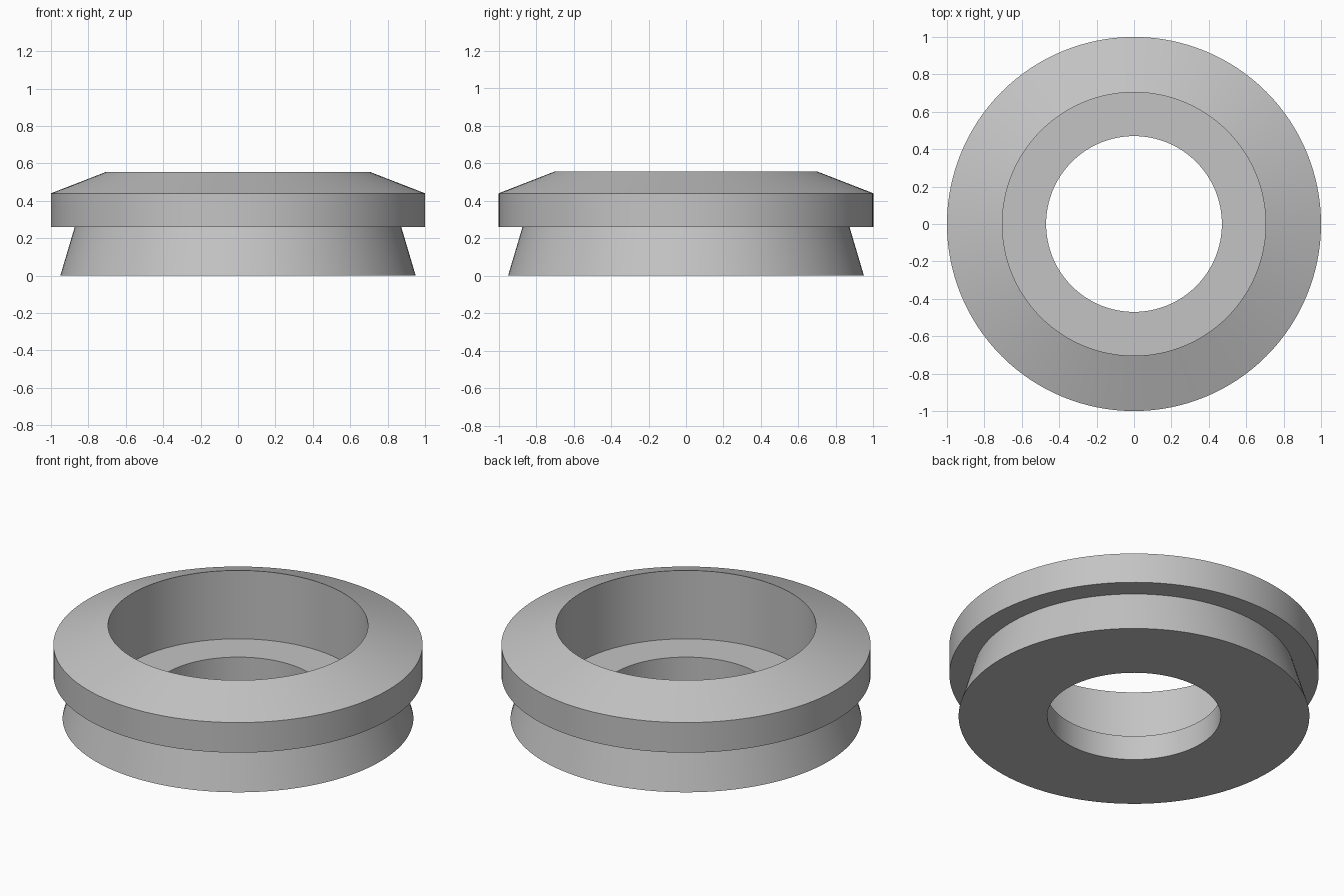
import bpy, bmesh, math

default = bpy.data.objects.get("Cube")
if default:
    bpy.data.objects.remove(default, do_unlink=True)

SEGMENTS = 128

# Plain grey material
grey = bpy.data.materials.new("light grey")
grey.use_nodes = True
colour = (0.55, 0.55, 0.55, 1)
grey.diffuse_color = colour
grey.node_tree.nodes["Principled BSDF"].inputs["Base Color"].default_value = colour


def lathe(name, profile, material):
    """Spin a closed (radius, height) profile around z into a ring."""
    bm = bmesh.new()
    verts = [bm.verts.new((r, 0, z)) for r, z in profile]
    edges = [bm.edges.new((v, verts[(i + 1) % len(verts)])) for i, v in enumerate(verts)]
    bmesh.ops.spin(bm, geom=verts + edges, cent=(0, 0, 0), axis=(0, 0, 1),
                   angle=math.tau, steps=SEGMENTS, use_merge=True)
    bmesh.ops.remove_doubles(bm, verts=bm.verts, dist=1e-5)
    bmesh.ops.recalc_face_normals(bm, faces=bm.faces)
    mesh = bpy.data.meshes.new(name)
    bm.to_mesh(mesh)
    bm.free()
    mesh.materials.append(material)
    obj = bpy.data.objects.new(name, mesh)
    bpy.context.collection.objects.link(obj)
    bpy.ops.object.select_all(action='DESELECT')
    obj.select_set(True)
    bpy.context.view_layer.objects.active = obj
    bpy.ops.object.shade_smooth_by_angle(angle=math.radians(15))
    return obj


# Flared foot, overhanging rim with sloped top, and stepped bore
lathe("stepped_ring", [
    (0.47, 0), (0.95, 0),           # underside
    (0.873, 0.26), (1, 0.26),       # tapered neck and overhang
    (1, 0.44), (0.704, 0.555),      # rim wall and sloped top
    (0.704, 0.146), (0.47, 0.146),  # wide bore and inner ledge
], grey)
